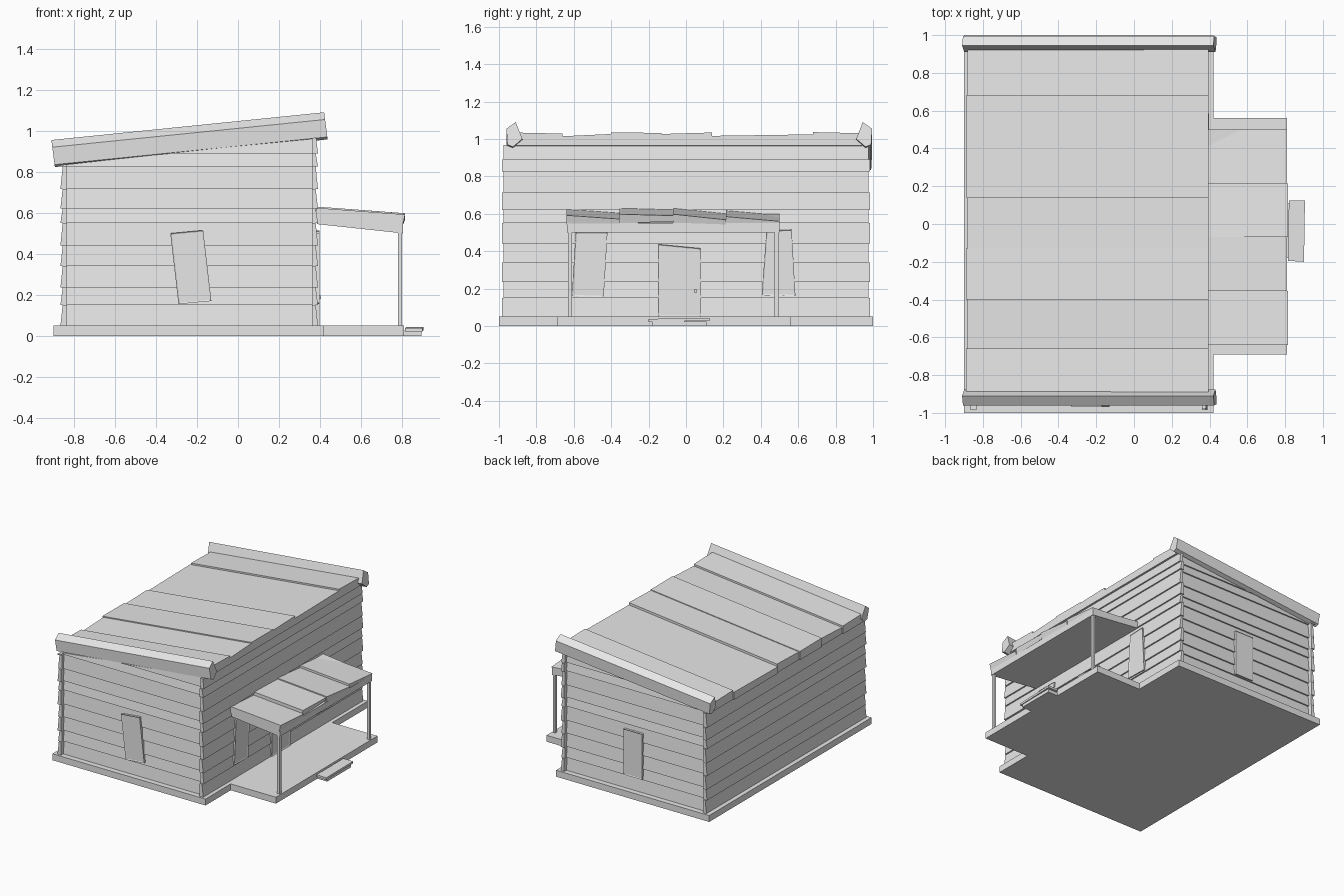
import bpy, bmesh
from mathutils import Vector

cube = bpy.data.objects.get("Cube")
if cube:
    bpy.data.objects.remove(cube, do_unlink=True)

GREY = (0.8, 0.8, 0.8, 1)
mat = bpy.data.materials.new("plain_grey")
mat.use_nodes = True
mat.diffuse_color = GREY
mat.node_tree.nodes["Principled BSDF"].inputs["Base Color"].default_value = GREY

SLOPE = 0.108


def roof_z(x):
    """Height of the underside of the main roof."""
    return 0.922 + SLOPE * x


def prism(name, points, sweep, clip=False, inset=0):
    """Polygon swept along a vector; optional roof clip or inset front panel."""
    bm = bmesh.new()
    base = bm.faces.new([bm.verts.new(p) for p in points])
    ret = bmesh.ops.extrude_face_region(bm, geom=[base], use_keep_orig=True)
    moved = [v for v in ret["geom"] if isinstance(v, bmesh.types.BMVert)]
    front = [f for f in ret["geom"] if isinstance(f, bmesh.types.BMFace)]
    bmesh.ops.translate(bm, verts=moved, vec=Vector(sweep))
    bmesh.ops.recalc_face_normals(bm, faces=bm.faces[:])
    if inset:
        bmesh.ops.inset_region(bm, faces=front, thickness=inset, depth=-0.004)
    if clip:
        bmesh.ops.bisect_plane(bm, geom=bm.verts[:] + bm.edges[:] + bm.faces[:],
                               plane_co=(0, 0, roof_z(0) + 0.004),
                               plane_no=(-SLOPE, 0, 1), clear_outer=True)
        bmesh.ops.holes_fill(bm, edges=[e for e in bm.edges if e.is_boundary])
    mesh = bpy.data.meshes.new(name)
    bm.to_mesh(mesh)
    bm.free()
    mesh.materials.append(mat)
    obj = bpy.data.objects.new(name, mesh)
    bpy.context.collection.objects.link(obj)
    return obj


def box(name, x, y, z):
    corners = [(x[0], y[0], z[0]), (x[1], y[0], z[0]), (x[1], y[1], z[0]), (x[0], y[1], z[0])]
    return prism(name, corners, (0, 0, z[1] - z[0]))


# Base slab with the porch floor, and the step
outline = [(-0.9, -1), (0.42, -1), (0.42, -0.69), (0.81, -0.69),
           (0.81, 0.56), (0.42, 0.56), (0.42, 1), (-0.9, 1)]
prism("base_slab", [(x, y, 0) for x, y in outline], (0, 0, 0.05))
box("step_riser", (0.81, 0.895), (-0.18, 0.11), (0, 0.025))
prism("step_tread", [(0.815, -0.195, 0.022), (0.9, -0.2, 0.022),
                     (0.905, 0.125, 0.028), (0.82, 0.125, 0.028)], (0, 0, 0.016))

# Lapped wall planks
LEVELS = [0.05, 0.15, 0.235, 0.34, 0.44, 0.55, 0.62, 0.715, 0.825, 0.89, 0.98]
LAP = 0.011


def section(z0, z1, inner, outer, sign):
    """Plank cross-section, thicker at its lower edge."""
    return [(inner, z0), (outer + sign * LAP, z0), (outer, z1), (inner, z1)]


for i, (z0, z1) in enumerate(zip(LEVELS, LEVELS[1:])):
    end = 0.985 - 0.008 * (i % 2)
    for side, sign, inner, outer in (("left", 1, 0.36, 0.379), ("right", -1, -0.835, -0.855)):
        if z0 < roof_z(outer):
            pts = [(x, -end, z) for x, z in section(z0, z1, inner, outer, sign)]
            prism(f"{side}_wall_plank", pts, (0, 2 * end, 0), clip=True)
    for side, sign in (("front", -1), ("back", 1)):
        pts = [(-0.84, y, z) for y, z in section(z0, z1, sign * 0.92, sign * 0.947, sign)]
        prism(f"{side}_wall_plank", pts, (1.21, 0, 0), clip=True)

# Main roof boards: start, end and thickness at each edge
BOARDS = [(-0.93, -0.66, 0.07, 0.064), (-0.66, -0.4, 0.05, 0.062),
          (-0.4, -0.13, 0.07, 0.068), (-0.13, 0.14, 0.062, 0.07),
          (0.14, 0.68, 0.052, 0.06), (0.68, 0.94, 0.072, 0.066)]
for i, (y0, y1, t0, t1) in enumerate(BOARDS):
    x0 = -0.89 + 0.008 * (i % 2)
    z = roof_z(x0)
    pts = [(x0, y0, z), (x0, y1, z), (x0, y1, z + t1), (x0, y0, z + t0)]
    prism("roof_board", pts, (0.395 - x0, 0, SLOPE * (0.395 - x0)))

# Capping beams along both gable ends: distance from centre, drop from the peak
CAP = [(0, 0), (0.05, -0.035), (0.045, -0.12), (0.015, -0.132), (-0.035, -0.09)]
for side, sign, centre in (("front", -1, -0.91), ("back", 1, 0.945)):
    pts = [(-0.91 - 0.13 * d, centre + sign * o, 0.955 + d) for o, d in CAP]
    prism(f"{side}_roof_cap", pts, (1.33, 0, 0.135))

# Windows and door as framed panels
FRONT_WINDOW = [(-0.33, 0.5), (-0.17, 0.515), (-0.13, 0.17), (-0.29, 0.155)]
BACK_WINDOW = [(-0.3, 0.51), (-0.14, 0.51), (-0.14, 0.155), (-0.3, 0.155)]
prism("front_window", [(x, -0.94, z) for x, z in FRONT_WINDOW], (0, -0.029, 0), inset=0.009)
prism("back_window", [(x, 0.94, z) for x, z in BACK_WINDOW], (0, 0.029, 0), inset=0.009)
PORCH_PANELS = {
    "porch_window_front": [(-0.59, 0.5), (-0.42, 0.5), (-0.44, 0.155), (-0.61, 0.16)],
    "porch_window_back": [(0.43, 0.51), (0.565, 0.515), (0.585, 0.16), (0.405, 0.165)],
    "door": [(-0.15, 0.437), (0.08, 0.415), (0.08, 0.05), (-0.15, 0.05)],
}
for name, pts in PORCH_PANELS.items():
    prism(name, [(0.37, y, z) for y, z in pts], (0.027, 0, 0), inset=0.009)
box("door_knob", (0.39, 0.405), (0.042, 0.058), (0.18, 0.196))

# Porch posts and roof
for y in (-0.62, 0.485):
    box("porch_post", (0.78, 0.8), (y - 0.011, y + 0.011), (0.05, 0.53))
DECK = [(0.385, 0.545), (0.805, 0.5), (0.805, 0.55), (0.385, 0.6)]
prism("porch_roof_deck", [(x, -0.635, z) for x, z in DECK], (0, 1.135, 0))

# Crooked porch boards: top height at each edge, at the eave
TOPS = [(0.592, 0.572), (0.598, 0.59), (0.598, 0.568), (0.585, 0.56)]
for i, (a, b) in enumerate(TOPS):
    y0 = -0.64 + 0.285 * i
    y1 = y0 + 0.285
    x = 0.815 - 0.006 * (i % 2)
    pts = [(x - 0.012, y0, a - 0.05), (x - 0.012, y1, b - 0.03), (x, y1, b), (x, y0, a)]
    prism("porch_roof_board", pts, (0.385 - x, 0, 0.032))
